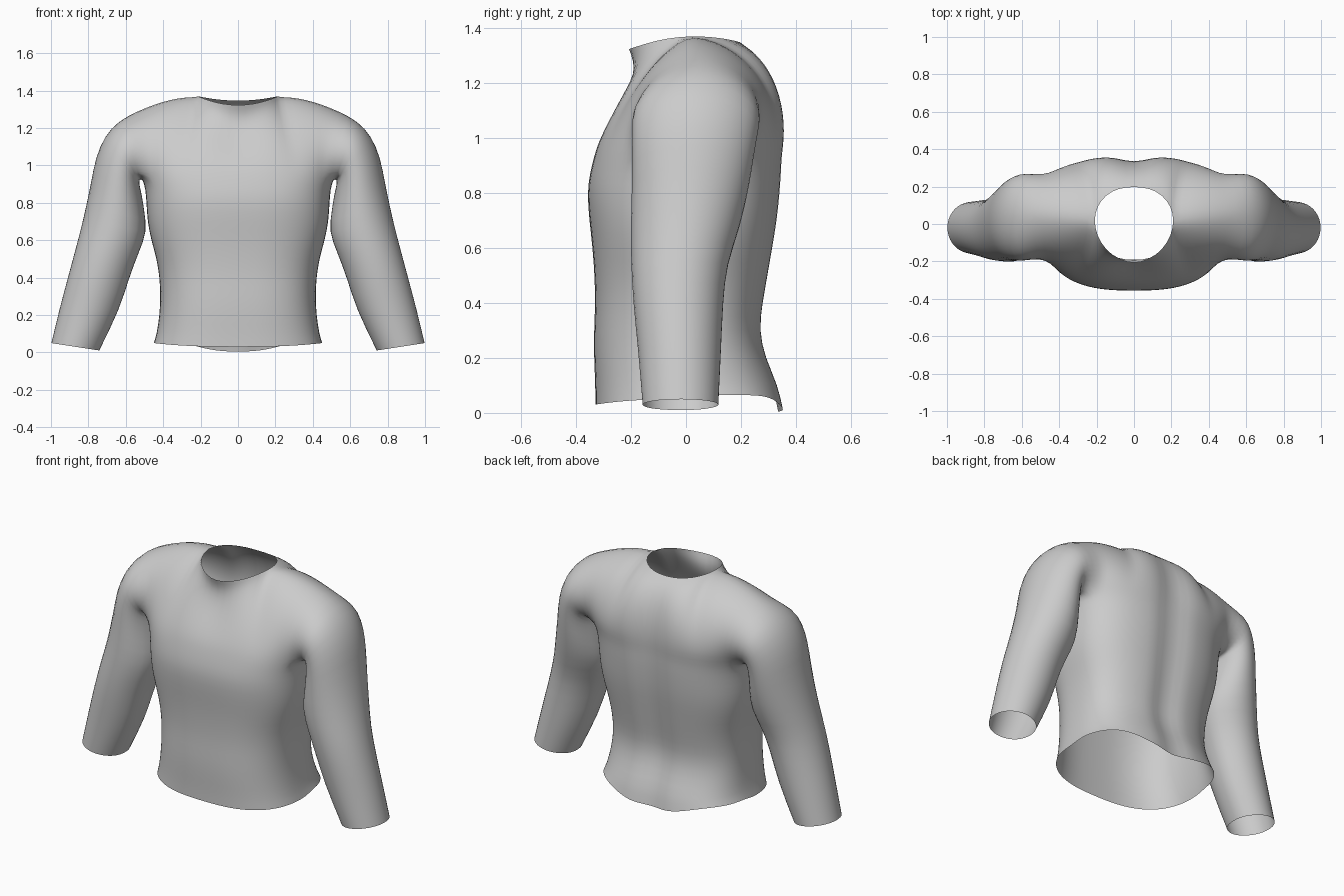
import bpy, bmesh, math
from mathutils import Vector

cube = bpy.data.objects.get("Cube")
if cube:
    bpy.data.objects.remove(cube)

COLS, SIDE, ARCH = 8, 7, 8          # panel columns, underarm points, shoulder steps
STEPS = 2 * COLS + SIDE + 1         # segments around half the torso

# Torso levels: height, half width, front depth, back depth
torso = [(.04, .45, .33, .36), (.1, .435, .33, .342), (.2, .42, .335, .295),
         (.3, .415, .335, .272), (.4, .42, .33, .285), (.5, .435, .333, .303),
         (.6, .465, .34, .32), (.7, .485, .352, .337), (.8, .49, .36, .347),
         (.87, .495, .35, .352), (.93, .51, .335, .354)]

# Sleeve rings: outer x, z, inner x, z, front y, back y
sleeve = [(.64, 1.24, .53, .922, -.2, .275), (.715, 1.16, .525, .89, -.2, .265),
          (.765, 1.04, .512, .84, -.2, .25), (.787, .91, .5, .76, -.2, .235),
          (.832, .7, .482, .645, -.205, .2), (.872, .55, .53, .53, -.203, .15),
          (.912, .4, .58, .4, -.195, .137), (.958, .23, .63, .23, -.177, .13),
          (1.0, .05, .74, .01, -.16, .12)]

# Tops of the shoulder columns outside the neck: x, z
ridge = [(.28, 1.372), (.36, 1.358), (.44, 1.335), (.54, 1.295)]

bm = bmesh.new()


def mix(a, b, t):
    return a + (b - a) * t


def bezier(a, b, c, d, t):
    s = 1 - t
    return a * s**3 + b * 3 * s * s * t + c * 3 * s * t * t + d * t**3


def bridge(a, b, closed=False):
    n = len(a)
    for i in range(n if closed else n - 1):
        j = (i + 1) % n
        quad = list(dict.fromkeys((a[i], a[j], b[j], b[i])))
        if len(quad) > 2:
            bm.faces.new(quad)


def torso_row(level, z, w, front, back):
    row = []
    for k in range(STEPS + 1):
        a = math.pi * (k / STEPS - .5)
        s, c = math.sin(a), max(0, math.cos(a))
        x = w * c**.75 if 0 < k < STEPS else 0
        y = (back if s > 0 else -front) * abs(s)**.75
        if s > 0:                                   # spine groove
            y -= .035 * math.exp(-(x / .06)**2)
        h = z
        if level == 0:                              # hem dips at the back
            h = .065 - .062 * s**8 if s > 0 else .05 - .02 * s * s
        row.append(bm.verts.new((x, y, h)))
    return row


# Torso
rows = [torso_row(i, *r) for i, r in enumerate(torso)]
for lower, upper in zip(rows, rows[1:]):
    bridge(lower, upper)
top = rows[-1]


def column_end(i, back):
    """Neck rim for the inner columns, shoulder ridge for the outer ones."""
    if i > 4:
        x, z = ridge[i - 5]
        return Vector((x, .02 + .0075 * (i - 4), z))
    a = i / 4 * math.pi / 2
    x = .215 * math.sin(a) if i else 0
    y = .02 * math.sin(a) + (.2 if back else -.215) * math.cos(a)
    low = 1.345 if back else 1.32
    return Vector((x, y, mix(low, 1.37, math.sin(a)**2)))


def panel(back, shared):
    """Chest or upper back, as curves from the armpit level to the rim."""
    columns = []
    for i in range(COLS + 1):
        base = top[STEPS - i if back else i]
        b, e = base.co.copy(), column_end(i, back)
        neck, arm = min(i / 4, 1), max(0, (i - 4) / 4)
        if back:
            c1 = b + Vector((0, mix(mix(.02, .06, neck), .12, arm), .16))
            c2 = e + Vector((0, mix(mix(.1, .24, neck), .2, arm), mix(-.065, -.03, neck)))
        else:
            c1 = b + Vector((0, mix(.025, -.01, arm), .14))
            c2 = e + Vector((0, mix(mix(.095, -.12, neck), -.22, arm), mix(-.13, -.035, neck)))
        col = [base] + [bm.verts.new(bezier(b, c1, c2, e, t / ARCH)) for t in range(1, ARCH)]
        col.append(shared[i] if i in shared else bm.verts.new(e))
        columns.append(col)
    for a, b in zip(columns, columns[1:]):
        bridge(a, b)
    return columns


chest = panel(False, {})
upper_back = panel(True, {i: chest[i][-1] for i in range(4, COLS + 1)})

# Armhole loop, then the sleeve
side = top[COLS + 1:COLS + 1 + SIDE]
loop = chest[-1][::-1] + side + upper_back[-1][:-1]
outer, inner = Vector((.54, 0, 1.295)), Vector((.5, 0, .93))
mid, half = (outer + inner) / 2, (outer - inner) / 2
angles = []
for v in loop:
    along = (v.co - mid).dot(half) / half.length_squared
    angles.append(math.atan2((v.co.y - .04) / .235, along))
previous = loop
for ox, oz, ix, iz, yf, yb in sleeve:
    outer, inner = Vector((ox, 0, oz)), Vector((ix, 0, iz))
    mid, half = (outer + inner) / 2, (outer - inner) / 2
    mid.y = (yf + yb) / 2
    ring = [bm.verts.new(mid + half * math.cos(a)
                         + Vector((0, (yb - yf) / 2 * math.sin(a), 0))) for a in angles]
    bridge(previous, ring, True)
    previous = ring

bmesh.ops.recalc_face_normals(bm, faces=bm.faces[:])
for f in bm.faces:
    f.smooth = True
mesh = bpy.data.meshes.new("shirt_body")
bm.to_mesh(mesh)
bm.free()

shirt = bpy.data.objects.new("shirt_body", mesh)
bpy.context.collection.objects.link(shirt)

# Mirror to the other side and smooth the surface
mirror = shirt.modifiers.new("mirror", 'MIRROR')
mirror.use_clip = True
mirror.merge_threshold = .001
sub = shirt.modifiers.new("smooth", 'SUBSURF')
sub.levels = sub.render_levels = 1

# Plain grey cloth
grey = bpy.data.materials.new("light_grey")
grey.use_nodes = True
colour = (.6, .6, .6, 1)
grey.diffuse_color = colour
grey.node_tree.nodes["Principled BSDF"].inputs["Base Color"].default_value = colour
mesh.materials.append(grey)
